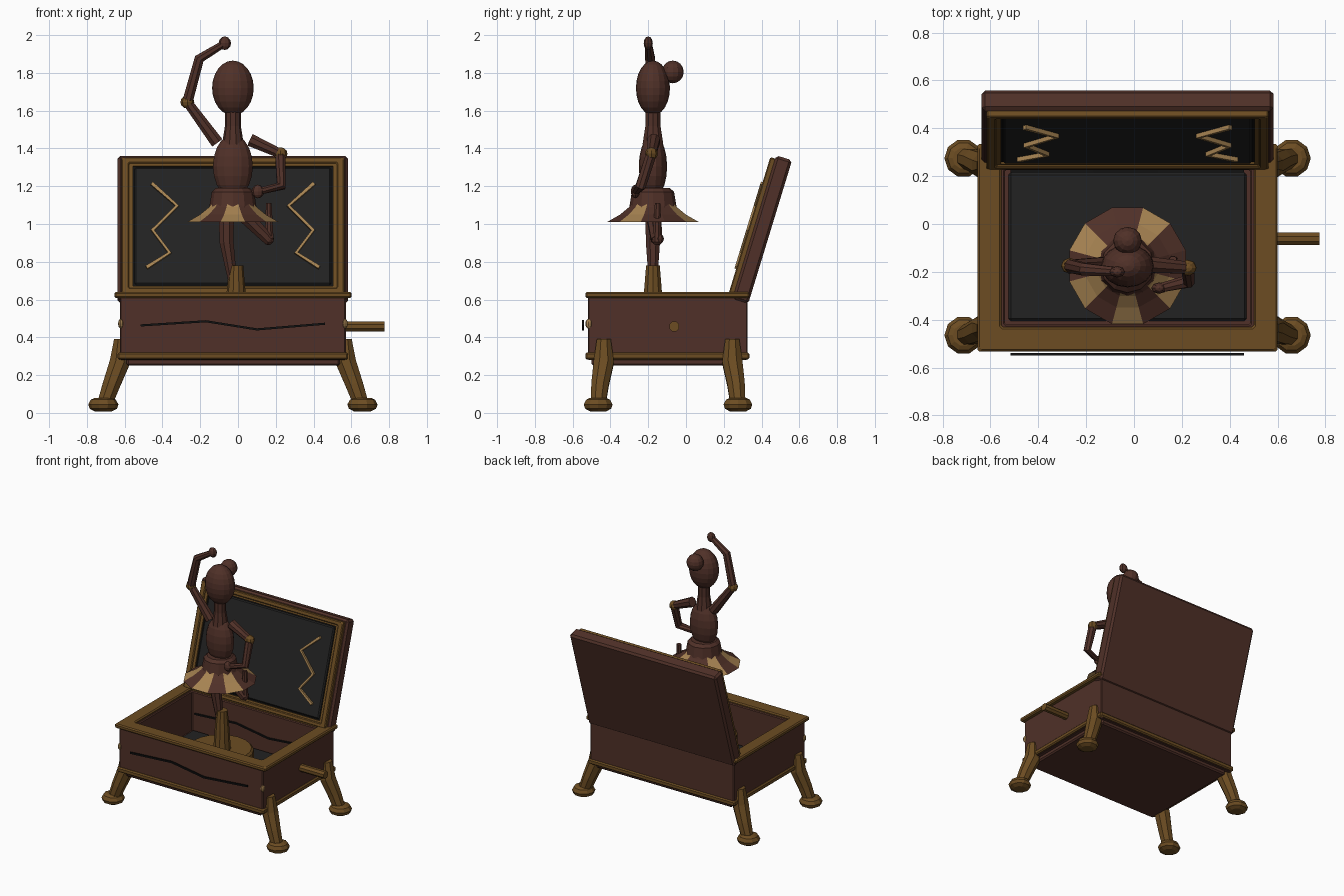
import bpy, bmesh, math
from mathutils import Matrix, Vector

if "Cube" in bpy.data.objects:
    bpy.data.objects.remove(bpy.data.objects["Cube"])

CX = -0.027           # centre line of the box
DX, DY = -0.027, -0.175   # axis of the dancer


def material(name, rgb):
    m = bpy.data.materials.new(name)
    m.diffuse_color = (*rgb, 1)
    m.use_nodes = True
    m.node_tree.nodes["Principled BSDF"].inputs["Base Color"].default_value = m.diffuse_color
    return m


WOOD = material("red_brown_wood", (0.080, 0.030, 0.021))
GOLD = material("aged_gold", (0.150, 0.073, 0.016))
TAN = material("pale_gold", (0.390, 0.230, 0.085))
CHAR = material("charcoal_lining", (0.016, 0.016, 0.016))
BLACK = material("black_crack", (0.006, 0.006, 0.006))


def finish(name, bm, mats, matrix=None):
    if matrix:
        bm.transform(matrix)
    bmesh.ops.recalc_face_normals(bm, faces=bm.faces)
    me = bpy.data.meshes.new(name)
    bm.to_mesh(me)
    bm.free()
    ob = bpy.data.objects.new(name, me)
    bpy.context.collection.objects.link(ob)
    for m in mats if isinstance(mats, list) else [mats]:
        me.materials.append(m)
    return ob


def box(name, lo, hi, mat, bevel=0.0, matrix=None):
    lo, hi = Vector(lo), Vector(hi)
    bm = bmesh.new()
    bmesh.ops.create_cube(bm, size=1)
    bm.transform(Matrix.Translation((lo + hi) / 2) @ Matrix.Diagonal((*(hi - lo), 1)))
    if bevel:
        bmesh.ops.bevel(bm, geom=bm.edges[:], offset=bevel, segments=1, affect='EDGES')
    return finish(name, bm, mat, matrix)


def ring(name, outer, inner, a, b, mat, bevel=0.0, matrix=None):
    """Rectangular frame: outer and inner are (u0, v0, u1, v1), extruded from a to b."""
    bm = bmesh.new()
    loops = []
    for (u0, v0, u1, v1), h in ((outer, a), (outer, b), (inner, b), (inner, a)):
        loops.append([bm.verts.new((u, v, h)) for u, v in
                      ((u0, v0), (u1, v0), (u1, v1), (u0, v1))])
    for k in range(4):
        p, q = loops[k], loops[(k + 1) % 4]
        for i in range(4):
            j = (i + 1) % 4
            bm.faces.new((p[i], p[j], q[j], q[i]))
    if bevel:
        bmesh.ops.bevel(bm, geom=bm.edges[:], offset=bevel, segments=1, affect='EDGES')
    return finish(name, bm, mat, matrix)


def ball(name, centre, radii, mat, segs=12, rings=8):
    bm = bmesh.new()
    bmesh.ops.create_uvsphere(bm, u_segments=segs, v_segments=rings, radius=1)
    return finish(name, bm, mat, Matrix.Translation(centre) @ Matrix.Diagonal((*radii, 1)))


def lathe(name, centre, profile, mats, sides=12, turn=0.0, rule=None):
    """Spin a (radius, z) profile; rule(i) picks the material of each sector."""
    bm = bmesh.new()
    rows = []
    for r, z in profile:
        rows.append([bm.verts.new((centre[0] + r * math.cos(turn + 2 * math.pi * i / sides),
                                   centre[1] + r * math.sin(turn + 2 * math.pi * i / sides), z))
                     for i in range(sides)])
    for p, q in zip(rows, rows[1:]):
        for i in range(sides):
            j = (i + 1) % sides
            f = bm.faces.new((p[i], p[j], q[j], q[i]))
            f.material_index = rule(i) if rule else 0
    if not rule:
        bm.faces.new(rows[0])
        bm.faces.new(rows[-1])
    return finish(name, bm, mats)


def limb(name, points, radii, mat, sides=8, matrix=None):
    """Tapered tube with mitred joints along a path."""
    pts = [Vector(p) for p in points]
    bm = bmesh.new()
    rows = []
    for k, p in enumerate(pts):
        d = (pts[min(k + 1, len(pts) - 1)] - pts[max(k - 1, 0)]).normalized()
        ref = Vector((0, 1, 0)) if abs(d.y) < 0.9 else Vector((1, 0, 0))
        u = d.cross(ref).normalized()
        v = d.cross(u)
        rows.append([bm.verts.new(p + radii[k] * (u * math.cos(t) + v * math.sin(t)))
                     for t in (2 * math.pi * (i + 0.5) / sides for i in range(sides))])
    for p, q in zip(rows, rows[1:]):
        for i in range(sides):
            j = (i + 1) % sides
            bm.faces.new((p[i], p[j], q[j], q[i]))
    bm.faces.new(rows[0])
    bm.faces.new(rows[-1])
    return finish(name, bm, mat, matrix)


# --- box: walls, base, lining and trims
ring("box_walls", (-0.625, -0.52, 0.571, 0.325), (-0.54, -0.42, 0.486, 0.225),
     0.28, 0.625, WOOD, 0.006)
box("box_base", (-0.59, -0.50, 0.25), (0.54, 0.30, 0.33), WOOD, 0.01)
box("floor_lining", (-0.525, -0.405, 0.32), (0.471, 0.215, 0.345), CHAR, 0.01)
ring("top_trim", (-0.655, -0.533, 0.601, 0.335), (-0.555, -0.43, 0.501, 0.235),
     0.608, 0.64, GOLD, 0.008)
ring("bottom_trim", (-0.637, -0.533, 0.583, 0.335), (-0.58, -0.48, 0.53, 0.29),
     0.283, 0.32, GOLD, 0.008)

# --- crack lines on the front and on the inner back wall
for name, y in (("front_crack", -0.545), ("inner_crack", 0.221)):
    limb(name, [(-0.515, y, 0.463), (-0.17, y, 0.485), (0.10, y, 0.442), (0.46, y, 0.472)],
         [0.008] * 4, BLACK, 4)

# --- corner studs and crank rod
for side in (-1, 1):
    ball("corner_stud", (CX + side * 0.594, -0.515, 0.472), (0.014, 0.018, 0.026), TAN, 8, 6)
limb("crank_rod", [(0.55, -0.062, 0.457), (0.775, -0.062, 0.457)], [0.028] * 2, GOLD, 8)

# --- four splayed legs with round feet
for side in (-1, 1):
    for y, lean in ((-0.435, -1), (0.245, 1)):
        path = [(CX + side * dx, y + lean * dy, z) for dx, dy, z in
                ((0.592, 0, 0.39), (0.598, 0, 0.27), (0.643, 0.02, 0.15), (0.678, 0.03, 0.05))]
        limb("box_leg", path, [0.040, 0.058, 0.050, 0.043], GOLD, 8)
        lathe("box_foot", (CX + side * 0.686, y + lean * 0.03),
              [(0.045, 0.008), (0.072, 0.022), (0.080, 0.045), (0.066, 0.07), (0.045, 0.08)],
              GOLD, 10)

# --- open lid, modelled upright then tilted back
tilt = Matrix.Translation((CX, 0.225, 0.63)) @ Matrix.Rotation(math.radians(-17), 4, 'X')
face = tilt @ Matrix.Rotation(math.radians(90), 4, 'X')   # frame plane -> lid front
box("lid_panel", (-0.61, 0.027, -0.02), (0.61, 0.115, 0.775), WOOD, 0.014, tilt)
ring("lid_outer_frame", (-0.59, 0.005, 0.59, 0.757), (-0.55, 0.035, 0.55, 0.725),
     -0.04, 0.0, GOLD, 0.006, face)
ring("lid_inner_frame", (-0.555, 0.03, 0.555, 0.73), (-0.53, 0.048, 0.53, 0.712),
     -0.04, -0.012, GOLD, 0.0, face)
box("lid_backing", (-0.54, 0.022, 0.035), (0.54, 0.04, 0.72), BLACK, 0, tilt)
box("lid_lining", (-0.52, 0.01, 0.056), (0.52, 0.035, 0.704), CHAR, 0.008, tilt)
for side in (-1, 1):
    zig = [(0.43, 0.612), (0.295, 0.487), (0.425, 0.352), (0.335, 0.227), (0.457, 0.146)]
    limb("lid_zigzag", [(side * x, 0.0, z) for x, z in zig], [0.013] * 5, TAN, 4, tilt)

# --- turning stage and pedestal
lathe("stage_disc", (DX, DY), [(0.23, 0.34), (0.23, 0.475), (0.215, 0.49)], GOLD, 20)
lathe("pedestal", (-0.01, DY), [(0.06, 0.485), (0.050, 0.64), (0.038, 0.78)], GOLD, 10)

# --- dancer: body and head
lathe("hips", (DX, DY), [(0.10, 1.05), (0.125, 1.09), (0.112, 1.17), (0.09, 1.19)], WOOD, 12)
ball("torso", (DX, DY, 1.305), (0.108, 0.075, 0.168), WOOD, 14, 10)
lathe("neck", (DX, DY), [(0.058, 1.42), (0.042, 1.52), (0.042, 1.63)], WOOD, 10)
ball("head", (DX, DY, 1.72), (0.110, 0.090, 0.145), WOOD, 16, 12)
ball("hair_bun", (DX, -0.07, 1.805), (0.060, 0.058, 0.060), WOOD, 12, 8)

# --- pleated skirt, some panels pale
lathe("skirt", (DX, DY), [(0.10, 1.13), (0.13, 1.09), (0.18, 1.05), (0.252, 1.01)],
      [WOOD, TAN], 12, math.radians(-15), lambda i: int(i in (2, 5, 7, 9, 11)))

# --- arms with gold elbow joints
arms = {
    "raised": [(-0.11, -0.17, 1.43), (-0.268, -0.175, 1.645), (-0.205, -0.19, 1.875),
               (-0.07, -0.20, 1.957)],
    "bent": [(0.065, -0.17, 1.445), (0.225, -0.183, 1.372), (0.228, -0.24, 1.20),
             (0.105, -0.268, 1.172)],
}
for pose, p in arms.items():
    limb(pose + "_upper_arm", p[:2], [0.036, 0.027], WOOD, 8)
    limb(pose + "_forearm", p[1:], [0.030, 0.028, 0.020], WOOD, 8)
    ball(pose + "_elbow", p[1], (0.037, 0.034, 0.034), GOLD, 8, 6)
    ball(pose + "_hand", p[3], (0.033, 0.024, 0.036), WOOD, 8, 6)

# --- standing leg and lifted leg
limb("standing_leg", [(-0.063, DY, 1.09), (-0.06, DY, 0.90), (-0.035, DY, 0.74), (-0.02, DY, 0.66)],
     [0.045, 0.040, 0.028, 0.024], WOOD, 8)
limb("lifted_thigh", [(0.0, DY, 1.08), (0.165, -0.155, 0.915)], [0.045, 0.032], WOOD, 8)
limb("lifted_shin", [(0.165, -0.155, 0.905), (0.163, -0.15, 1.11)], [0.026, 0.016], WOOD, 8)
ball("lifted_knee", (0.160, -0.152, 0.922), (0.030, 0.035, 0.034), WOOD, 8, 6)
